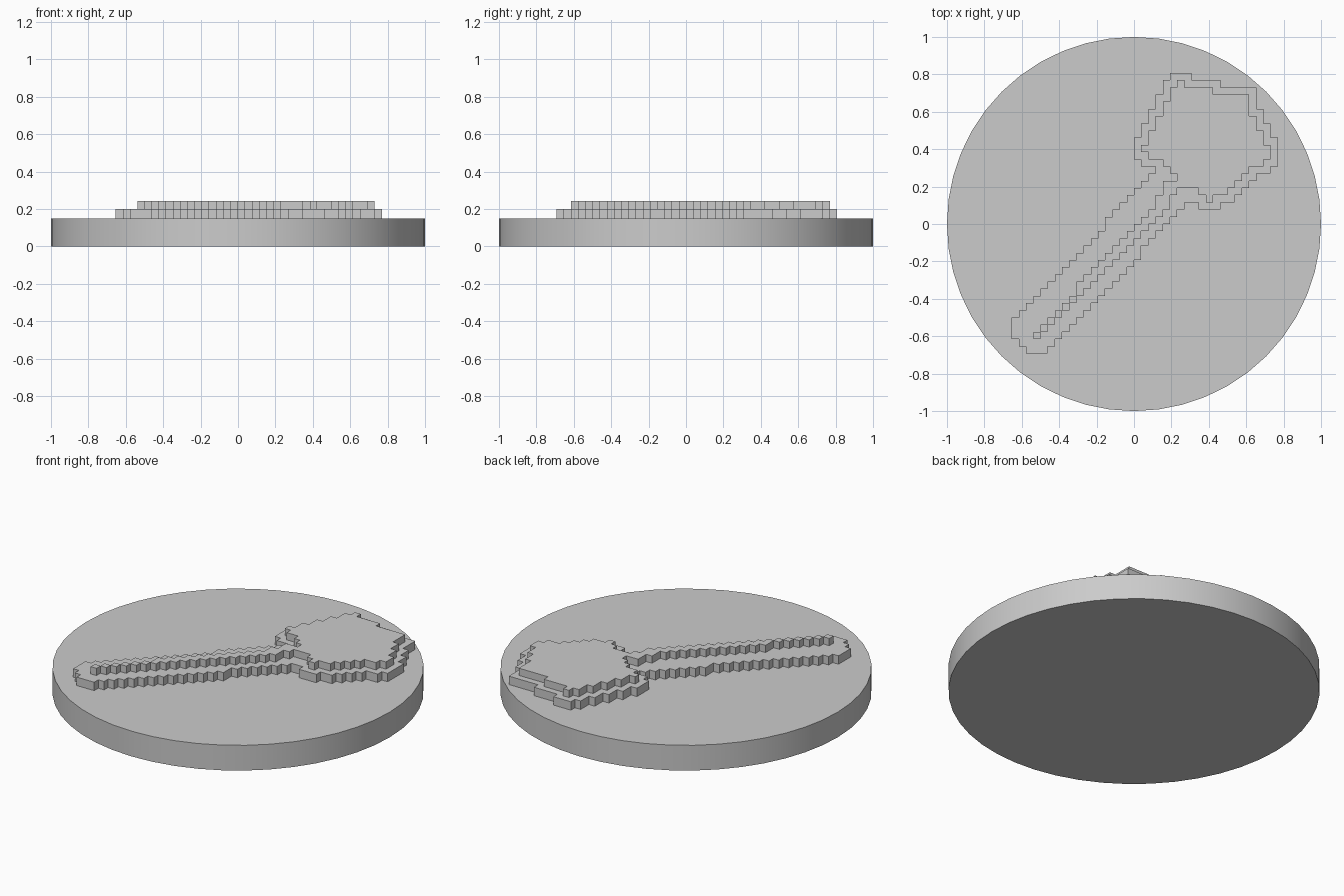
import bpy, bmesh, math

CELL = 1 / 26          # pixel size of the stepped relief
DISC_TOP, BORDER_TOP, RIDGE_TOP = 0.15, 0.2, 0.243

cube = bpy.data.objects.get("Cube")
if cube:
    bpy.data.objects.remove(cube, do_unlink=True)

grey = bpy.data.materials.new("plain_grey")
grey.use_nodes = True
colour = (0.6, 0.6, 0.6, 1)
grey.diffuse_color = colour
grey.node_tree.nodes["Principled BSDF"].inputs["Base Color"].default_value = colour


def stairs(start, moves):
    """Corner points of a stepped outline; each move goes across, then up."""
    x, y = start
    points = []
    for dx, dy, times in moves:
        for _ in range(times):
            points.append((x, y))
            x += dx
            points.append((x, y))
            y += dy
    return points


def relief(name, outlines, bottom, top):
    bm = bmesh.new()
    for points in outlines:
        verts = [bm.verts.new((x * CELL, y * CELL, bottom)) for x, y in points]
        face = bm.faces.new(verts)
        grown = bmesh.ops.extrude_face_region(bm, geom=[face], use_keep_orig=True)
        lifted = [v for v in grown["geom"] if isinstance(v, bmesh.types.BMVert)]
        bmesh.ops.translate(bm, verts=lifted, vec=(0, 0, top - bottom))
    bmesh.ops.recalc_face_normals(bm, faces=bm.faces)
    mesh = bpy.data.meshes.new(name)
    bm.to_mesh(mesh)
    bm.free()
    mesh.materials.append(grey)
    obj = bpy.data.objects.new(name, mesh)
    bpy.context.collection.objects.link(obj)
    return obj


# Round base disc
bpy.ops.mesh.primitive_cylinder_add(vertices=48, radius=1, depth=DISC_TOP,
                                    location=(0, 0, DISC_TOP / 2))
disc = bpy.context.object
disc.name = "base_disc"
disc.data.materials.append(grey)
bpy.ops.object.shade_smooth_by_angle(angle=math.radians(30))

# Wide lower step: handle end, lower edge, head, upper edge
border = stairs((-17, -16), [
    (1, -1, 2), (3, 1, 1), (1, 1, 12), (1, 2, 1), (1, 1, 6),
    (2, -1, 1), (3, 1, 1), (2, 1, 1), (1, 1, 3), (2, 1, 1), (1, 4, 1),
    (-1, 2, 2), (-1, 3, 1), (-5, 1, 1), (-4, 1, 1), (-3, -1, 1),
    (-1, -2, 4), (-1, -3, 1), (1, -1, 1), (2, -1, 1),
    (-1, -1, 6), (-1, -2, 1), (-1, -1, 12), (-1, -3, 1)])
relief("lower_step", [border], DISC_TOP - 0.01, BORDER_TOP)

# Narrow upper step: head and upper handle
ridge = stairs((-8, -10), [
    (1, 1, 12), (1, 2, 1), (1, 1, 1), (3, -1, 1), (1, -1, 1), (1, 1, 1),
    (2, 1, 1), (1, 1, 3), (2, 1, 1), (1, 2, 1), (-1, 2, 2), (-1, 3, 1),
    (-5, 1, 1), (-4, 1, 1), (-1, -1, 1), (-1, -2, 4), (-1, -1, 1),
    (1, -1, 1), (2, -1, 1), (1, -1, 2), (-2, -2, 1), (-1, -2, 1),
    (-1, -1, 10), (-1, -2, 1)])
relief("upper_step", [ridge], BORDER_TOP - 0.01, RIDGE_TOP)

# Chain of single blocks along the handle end
blocks = [stairs((i - 14, i - 16), [(1, 1, 1), (-1, -1, 1)]) for i in range(6)]
relief("handle_end_blocks", blocks, BORDER_TOP - 0.01, RIDGE_TOP)
